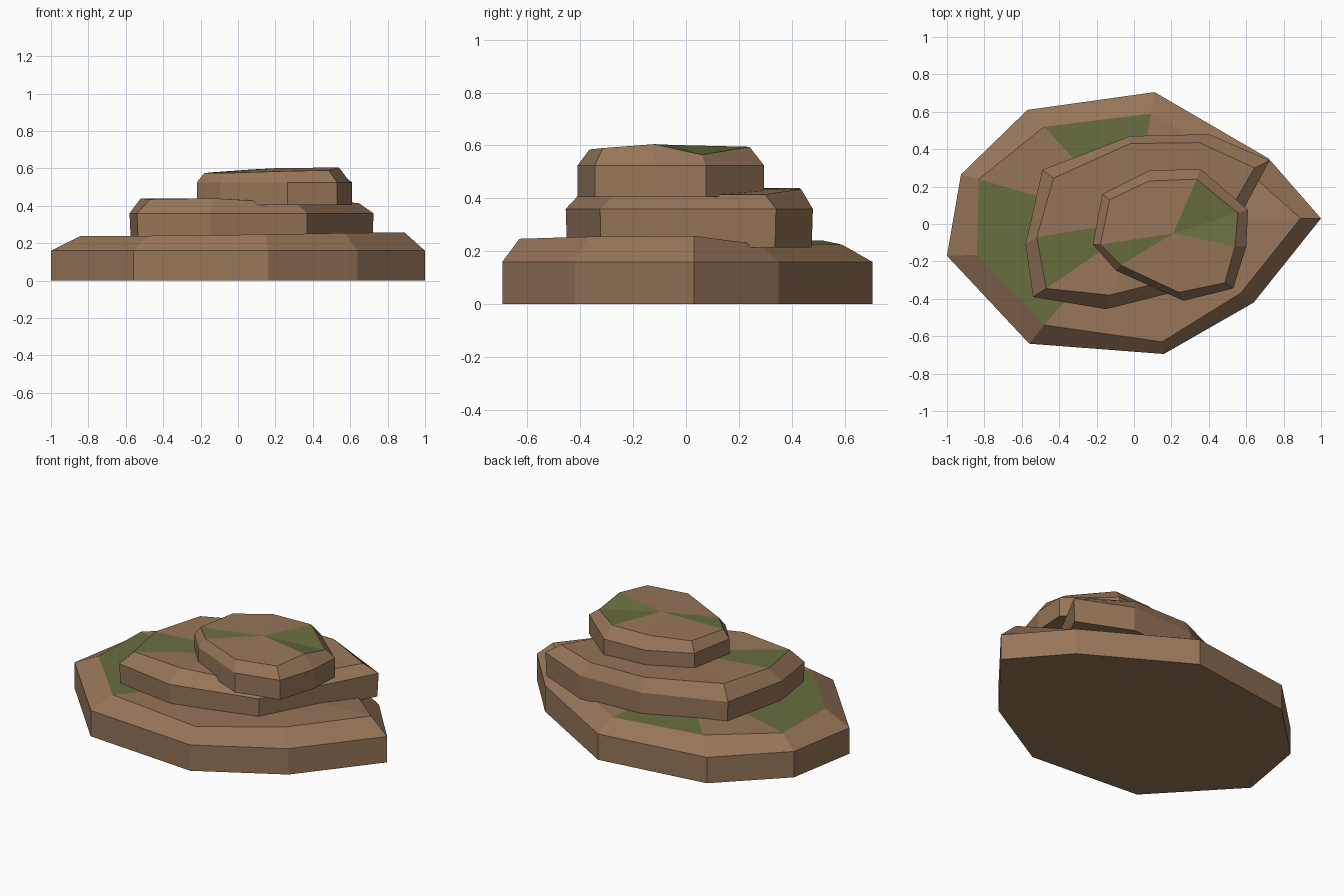
import bpy, bmesh

if "Cube" in bpy.data.objects:
    bpy.data.objects.remove(bpy.data.objects["Cube"])


def material(name, rgb):
    m = bpy.data.materials.new(name)
    m.diffuse_color = (*rgb, 1)
    m.use_nodes = True
    m.node_tree.nodes["Principled BSDF"].inputs["Base Color"].default_value = m.diffuse_color
    return m


EARTH = material("earth", (0.31, 0.18, 0.10))
MOSS = material("moss", (0.14, 0.155, 0.05))


def rock_tier(name, outline, rim, z_base, z_mid, centre, mossy, flare=0.99):
    """Faceted slab: foot ring, widest ring, chamfered rim, fanned top."""
    bm = bmesh.new()
    foot = [bm.verts.new((centre[0] + (x - centre[0]) * flare,
                          centre[1] + (y - centre[1]) * flare, z_base))
            for x, y in outline]
    mid = [bm.verts.new((x, y, z_mid)) for x, y in outline]
    top = [bm.verts.new(p) for p in rim]
    peak = bm.verts.new(centre)
    n = len(outline)
    bm.faces.new(foot[::-1])
    for i in range(n):
        j = (i + 1) % n
        bm.faces.new((foot[i], foot[j], mid[j], mid[i]))
        bm.faces.new((mid[i], mid[j], top[j], top[i]))
        wedge = bm.faces.new((top[i], top[j], peak))
        wedge.material_index = int(i in mossy)
    bmesh.ops.recalc_face_normals(bm, faces=bm.faces)
    mesh = bpy.data.meshes.new(name)
    bm.to_mesh(mesh)
    bm.free()
    mesh.materials.append(EARTH)
    mesh.materials.append(MOSS)
    obj = bpy.data.objects.new(name, mesh)
    bpy.context.collection.objects.link(obj)
    return obj


# Wide lower slab
rock_tier(
    "lower_ledge",
    [(1.0, .03), (.72, .35), (.11, .705), (-.57, .61), (-.925, .265),
     (-1.0, -.17), (-.56, -.64), (.16, -.695), (.64, -.42)],
    [(.89, .03, .258), (.61, .28, .225), (.09, .59, .225), (-.48, .52, .24),
     (-.83, .24, .24), (-.84, -.165, .24), (-.48, -.54, .24),
     (.15, -.63, .247), (.57, -.37, .255)],
    0, .16, (0, 0, .24), {2, 4, 5}, 1.0)

# Middle slab, overhanging the lower one at the back right
rock_tier(
    "middle_ledge",
    [(-.54, -.39), (-.15, -.455), (.37, -.325), (.725, .34), (.40, .48),
     (-.02, .47), (-.49, .29), (-.58, -.11)],
    [(-.47, -.345, .435), (-.13, -.38, .44), (.31, -.27, .415),
     (.645, .30, .415), (.35, .435, .435), (-.02, .43, .44),
     (-.43, .245, .44), (-.52, -.07, .44)],
    .215, .36, (.08, .03, .43), {7})

# Small top slab
rock_tier(
    "upper_ledge",
    [(-.22, -.11), (-.095, -.25), (.265, -.41), (.53, -.345), (.60, -.12),
     (.61, .075), (.355, .295), (.08, .285), (-.17, .16)],
    [(-.18, -.11, .575), (-.07, -.22, .575), (.24, -.365, .585),
     (.485, -.315, .59), (.54, -.12, .605), (.555, .06, .565),
     (.335, .24, .595), (.08, .23, .595), (-.13, .13, .58)],
    .405, .525, (.21, -.05, .602), {0, 4, 5}, 1.0)
